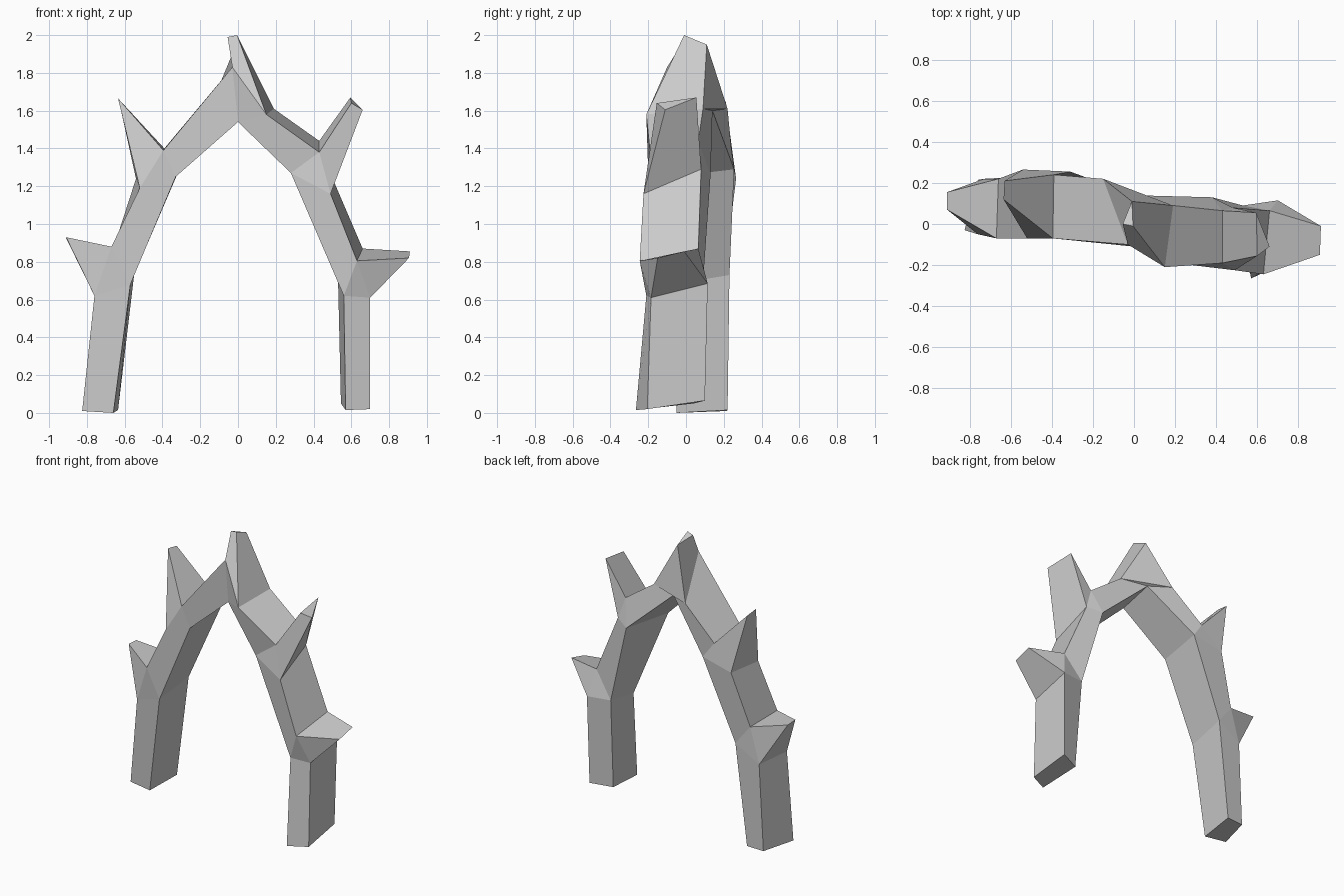
import bpy, bmesh

# Arch path from right foot to left foot: each station is a (front, back) pair of points
inner = [
    ((.57, -.265, .015), (.545, .04, .05)),
    ((.56, -.21, .62), (.53, .09, .69)),
    ((.28, -.20, 1.27), (.38, .13, 1.26)),
    ((0, -.11, 1.54), (0, .14, 1.60)),
    ((-.33, -.07, 1.25), (-.31, .255, 1.29)),
    ((-.57, -.07, .68), (-.55, .23, .73)),
    ((-.66, -.05, 0), (-.635, .22, .015)),
]
outer = [
    ((.70, -.205, .02), (.69, .10, .065)),
    ((.70, -.185, .61), (.70, .115, .685)),
    ((.63, -.245, .805), (.66, .065, .87)),
    ((.49, -.225, 1.16), (.48, .08, 1.29)),
    ((.43, -.19, 1.38), (.43, .065, 1.44)),
    ((.15, -.21, 1.58), (.19, .09, 1.61)),
    ((-.03, -.10, 1.83), (-.15, .22, 1.61)),
    ((-.395, -.07, 1.39), (-.39, .24, 1.40)),
    ((-.52, -.07, 1.19), (-.54, .265, 1.24)),
    ((-.67, -.07, .88), (-.66, .22, .87)),
    ((-.76, -.05, .62), (-.73, .22, .62)),
    ((-.825, -.03, .01), (-.76, .215, .01)),
]
# Spike tips: front point, second front point, back point
tips = [
    ((.905, -.15, .82), (.905, -.15, .82), (.91, -.01, .855)),
    ((.66, -.11, 1.605), (.60, -.155, 1.64), (.595, .055, 1.67)),
    ((-.005, -.01, 2.0), (-.055, 0, 1.99), (-.01, .11, 1.95)),
    ((-.635, .12, 1.665), (-.635, .12, 1.665), (-.63, .21, 1.65)),
    ((-.91, .07, .93), (-.91, .07, .93), (-.91, .155, .925)),
]

bm = bmesh.new()
verts = {}


def face(*pts):
    """Add a face, sharing vertices and collapsing repeated points."""
    pts = list(dict.fromkeys(pts))
    if len(pts) > 2:
        for p in pts:
            if p not in verts:
                verts[p] = bm.verts.new(p)
        bm.faces.new([verts[p] for p in pts])


# Arch body: every odd segment pivots on one inner station and carries a spike
for i in range(len(outer) - 1):
    (fa, ba), (fb, bb) = outer[i], outer[i + 1]
    (ia, ja), (ib, jb) = inner[(i + 1) // 2], inner[(i + 2) // 2]
    face(ia, fa, fb, ib)
    face(ja, jb, bb, ba)
    face(ia, ib, jb, ja)
    if i % 2:
        ta, tb, tk = tips[i // 2]
        face(fa, ta, tb, fb)
        face(fb, tb, tk, bb)
        face(bb, tk, ba)
        face(ba, tk, ta, fa)
        face(ta, tk, tb)
    else:
        face(fa, ba, bb, fb)

# Foot soles
for end in (0, -1):
    face(inner[end][0], inner[end][1], outer[end][1], outer[end][0])

bmesh.ops.recalc_face_normals(bm, faces=bm.faces)
mesh = bpy.data.meshes.new("spiked_arch")
bm.to_mesh(mesh)
bm.free()
bpy.context.collection.objects.link(bpy.data.objects.new("spiked_arch", mesh))
